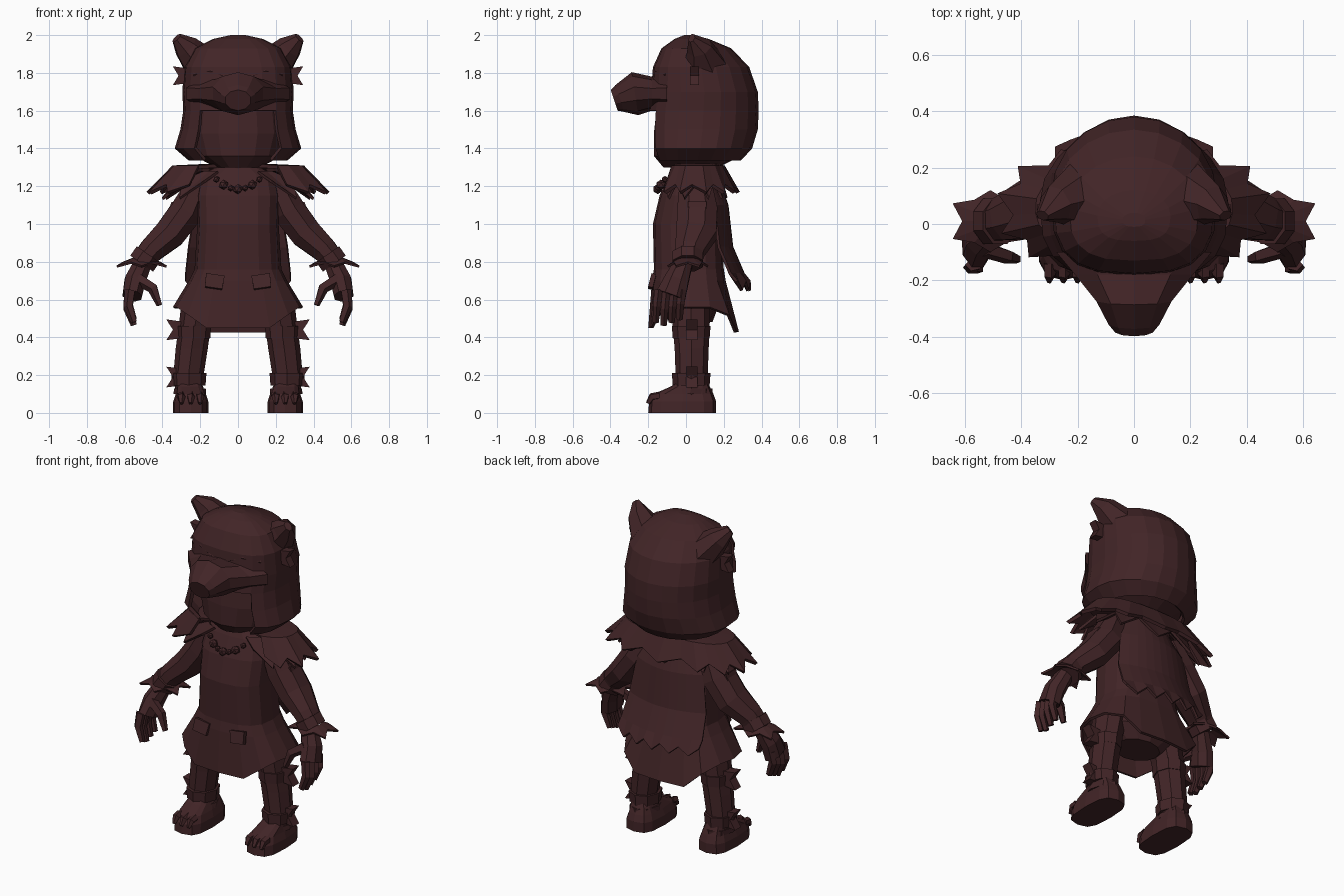
import bpy
import bmesh
from math import sin, cos, pi, radians
from mathutils import Vector

default_cube = bpy.data.objects.get("Cube")
if default_cube:
    bpy.data.objects.remove(default_cube)

# One dark brown for everything
BROWN = (0.054, 0.018, 0.02, 1)
brown = bpy.data.materials.new("dark brown")
brown.use_nodes = True
brown.diffuse_color = BROWN
brown.node_tree.nodes["Principled BSDF"].inputs["Base Color"].default_value = BROWN


def finish(name, bm, mirror=False, thick=0):
    """Turn a bmesh into a flat shaded object, mirrored left to right if asked."""
    bmesh.ops.recalc_face_normals(bm, faces=bm.faces)
    mesh = bpy.data.meshes.new(name)
    bm.to_mesh(mesh)
    bm.free()
    mesh.materials.append(brown)
    obj = bpy.data.objects.new(name, mesh)
    bpy.context.collection.objects.link(obj)
    if thick:
        solid = obj.modifiers.new("thickness", 'SOLIDIFY')
        solid.thickness = thick
    if mirror:
        obj.modifiers.new("mirror", 'MIRROR')
    return obj


def bridge(bm, rings, closed=True):
    for low, high in zip(rings, rings[1:]):
        count = len(low)
        for i in range(count if closed else count - 1):
            j = (i + 1) % count
            bm.faces.new((low[i], low[j], high[j], high[i]))


def power(value, exponent):
    return abs(value) ** exponent * (1 if value >= 0 else -1)


def stack(rings, sides=12, front=1.0, back=1.0, caps=True):
    """Loft of level rings: (z, centre x, half width, front y, back y)."""
    bm = bmesh.new()
    loops = []
    for z, cx, rx, y0, y1 in rings:
        loop = []
        for i in range(sides):
            a = 2 * pi * i / sides
            e = front if sin(a) < 0 else back
            loop.append(bm.verts.new((cx + rx * power(cos(a), e),
                                      (y0 + y1) / 2 + (y1 - y0) / 2 * power(sin(a), e), z)))
        loops.append(loop)
    bridge(bm, loops)
    if caps:
        bm.faces.new(loops[0])
        bm.faces.new(loops[-1])
    return bm


def tube(path, sides=6, ref=(0, 1, 0), bm=None):
    """Tube through points with two radii each: (x, y, z, a, b)."""
    bm = bm or bmesh.new()
    points = [Vector(p[:3]) for p in path]
    loops = []
    for k, (p, row) in enumerate(zip(points, path)):
        t = (points[min(k + 1, len(points) - 1)] - points[max(k - 1, 0)]).normalized()
        u = Vector(ref).cross(t).normalized()
        v = t.cross(u)
        angles = [2 * pi * (i + 0.5) / sides for i in range(sides)]
        loops.append([bm.verts.new(p + u * row[3] * cos(a) + v * row[4] * sin(a)) for a in angles])
    bridge(bm, loops)
    bm.faces.new(loops[0])
    bm.faces.new(loops[-1])
    return bm


def fringe(centre, rows, start, end, count):
    """Fur collar; the last two rows are the notches and tips of its ragged edge."""
    bm = bmesh.new()
    loops = []
    for k in range(len(rows) - 1):
        loop = []
        for i in range(count + 1):
            a = radians(start + (end - start) * i / count)
            last = k == len(rows) - 2
            rx, ry, z = rows[k + 1] if last and i % 2 else rows[k]
            offset = Vector((rx * power(cos(a), 0.8), ry * power(sin(a), 0.8), z))
            loop.append(bm.verts.new(Vector(centre) + offset))
        loops.append(loop)
    bridge(bm, loops, closed=False)
    return bm


def fishtail(bm, x, z, length, half, y0, y1):
    """Forked fur tuft pointing sideways."""
    outline = ((0, -.8), (1, -1), (.6, 0), (1, 1), (.1, .8))
    front, back = [[bm.verts.new((x + length * s, y, z + half * h)) for s, h in outline] for y in (y0, y1)]
    bridge(bm, [front, back])
    bm.faces.new(front)
    bm.faces.new(back)


# Animal hood with a face opening and side flaps that curl in
hood = stack([(1.335, 0, .26, -.17, .29), (1.4, 0, .335, -.2, .35), (1.5, 0, .305, -.205, .38),
              (1.6, 0, .29, -.2, .385), (1.7, 0, .295, -.185, .38), (1.83, 0, .285, -.175, .335),
              (1.93, 0, .23, -.13, .24), (1.98, 0, .13, -.06, .12), (2, 0, .04, -.01, .04)], 20, front=0.7)
gap = [f for f in hood.faces if f.calc_center_median().z < 1.6
       and (len(f.verts) > 4 or (f.calc_center_median().y < -.05 and abs(f.calc_center_median().x) < .19))]
bmesh.ops.delete(hood, geom=gap, context='FACES')
finish("hood", hood, thick=0.02)

# Wearer's head and neck
finish("head", stack([(1.3, 0, .12, -.12, .17), (1.36, 0, .23, -.17, .29), (1.48, 0, .27, -.17, .33),
                      (1.66, 0, .25, -.15, .32)], 16))
finish("neck", stack([(1.18, 0, .12, -.07, .14), (1.34, 0, .1, -.07, .12)]))

# Snout spreading into the hood, with a nose and low brows
Z = (0, 0, 1)
finish("snout", tube([(0, -.1, 1.69, .29, .1), (0, -.18, 1.69, .22, .09), (0, -.27, 1.69, .14, .115),
                      (0, -.35, 1.665, .095, .075), (0, -.38, 1.655, .07, .058)], 10, Z))
finish("nose", tube([(0, -.32, 1.735, .05, .025), (0, -.375, 1.705, .04, .02)], 6, Z))
finish("brow", tube([(.04, -.16, 1.77, .02, .025), (.14, -.145, 1.81, .02, .03),
                     (.23, -.1, 1.79, .015, .02)], 5, Z), True)

# Ears flow back into the hood, tufts sit beneath them
finish("ear", tube([(.18, .1, 1.83, .11, .13), (.275, .07, 1.935, .07, .07), (.325, .03, 1.985, .03, .02)], 7), True)
tuft = bmesh.new()
fishtail(tuft, .27, 1.785, .075, .05, .02, .07)
finish("hood_tuft", tuft, True)

# Tunic with a flared skirt, its hem dipping at front and back
tunic = stack([(.56, 0, .345, -.2, .24), (.7, 0, .26, -.18, .21), (.76, 0, .23, -.17, .2),
               (1, 0, .215, -.175, .19), (1.15, 0, .22, -.14, .18), (1.26, 0, .2, -.09, .15),
               (1.31, 0, .1, -.06, .1)], 16, 0.75, 0.75, caps=False)
for v in tunic.verts:
    if v.co.z < .6 and abs(v.co.x) < .29:
        back = v.co.y > 0
        depth = 0.04 if abs(v.co.x) > .21 else .13 if back else .11
        v.co += Vector((0, .04 if back else 0, -depth))
finish("tunic", tunic, thick=0.015)
finish("shorts", stack([(.48, 0, .14, -.09, .14), (.56, 0, .26, -.13, .17), (.72, 0, .21, -.13, .16)]))
finish("tunic_patch", tube([(.12, -.17, .73, .07, .018), (.13, -.188, .66, .065, .018)], 4), True)

# Ragged cape hanging down the back
cape = bmesh.new()
rows = []
for z, y, half in ((1.29, .16, .15), (1.1, .225, .23), (.88, .25, .265), (.74, .31, .28), (.65, .345, .28)):
    row = []
    for i in range(-5, 6):
        s = i / 5
        drop = .05 * (i % 2) if z < .7 else 0
        row.append(cape.verts.new((half * s, y - .07 * s * s, z + drop)))
    rows.append(row)
bridge(cape, rows, closed=False)
finish("cape", cape, thick=0.015)

# Fur mantle over the shoulders
mantle = [(.13, .1, 1.32), (.35, .15, 1.31), (.43, .19, 1.21), (.49, .23, 1.17)]
finish("fur_mantle", fringe((0, .055, 0), mantle, -58, 238, 22), thick=0.02)
under = [(.2, .13, 1.28), (.33, .16, 1.23), (.41, .18, 1.14)]
finish("fur_underlayer", fringe((0, .04, 0), under, -62, 242, 18), thick=0.015)

# Bead necklace
beads = bmesh.new()
for i in range(-3, 4):
    x = i * .038
    c = Vector((x, -.15 + x * x * 3, 1.185 + x * x * 4))
    ball = bmesh.ops.create_icosphere(beads, subdivisions=1, radius=0.018 if i % 2 else 0.027)
    bmesh.ops.translate(beads, verts=ball["verts"], vec=c)
finish("necklace", beads)

# Arms with wide sleeves
finish("sleeve", tube([(.2, .05, 1.22, .07, .09), (.27, .06, 1.07, .095, .115), (.36, .055, .95, .09, .115),
                       (.46, .02, .86, .072, .085), (.5, .01, .81, .065, .075)], 8), True)
finish("sleeve_flap", tube([(.325, .06, 1.11, .04, .07), (.37, .06, .96, .045, .06)], 4), True)
finish("cuff_band", tube([(.475, .01, .84, .08, .088), (.51, .01, .79, .08, .088)], 8), True)
cuff = [(.05, .05, .82), (.1, .085, .8), (.15, .11, .78)]
finish("fur_cuff", fringe((.51, .01, 0), cuff, 0, 360, 12), True, 0.012)

# Hands with four fingers and a thumb
hand = tube([(.5, -.01, .8, .05, .05), (.545, -.05, .7, .06, .07), (.56, -.08, .62, .055, .085)], 8)
for i in range(4):
    y = -.145 + i * .042
    bend = .015 * abs(i - 1)
    tube([(.57, y, .65, .03, .023), (.58, y - .01, .55 + bend, .027, .022),
          (.55, y - .015, .465 + bend, .018, .017)], 5, bm=hand)
tube([(.53, -.09, .71, .035, .03), (.45, -.115, .66, .03, .027), (.415, -.125, .57, .016, .017)], 5, bm=hand)
finish("hand", hand, True)

# Legs, wraps and their fur tufts
finish("leg", stack([(.08, .26, .068, -.05, .11), (.2, .262, .08, -.055, .115), (.34, .245, .085, -.06, .12),
                     (.45, .23, .085, -.07, .125), (.62, .2, .095, -.08, .13)], 8), True)
tufts = bmesh.new()
for name, z, cx in (("knee_wrap", .42, .235), ("ankle_wrap", .17, .26)):
    finish(name, stack([(z - .025, cx, .088, -.07, .125), (z + .04, cx, .093, -.075, .13)], 8), True)
    fishtail(tufts, .29, z + .02, .09, .055, 0, .06)
finish("leg_tufts", tufts, True)

# Feet with ankle strap and claws
foot = stack([(0, .25, .095, -.2, .16), (.06, .25, .093, -.195, .16), (.1, .25, .08, -.17, .145),
              (.14, .255, .07, -.08, .125), (.17, .26, .06, -.04, .11)], 12, 0.65, 0.65)
finish("boot", foot, True)
finish("boot_strap", stack([(.1, .255, .086, -.1, .14), (.13, .255, .084, -.085, .14)], 8), True)
claws = bmesh.new()
for x in (.2, .25, .3):
    tube([(x, -.14, .09, .024, .024), (x, -.18, .085, .022, .022), (x, -.202, .05, .01, .012)], 5, Z, claws)
finish("toe_claws", claws, True)
